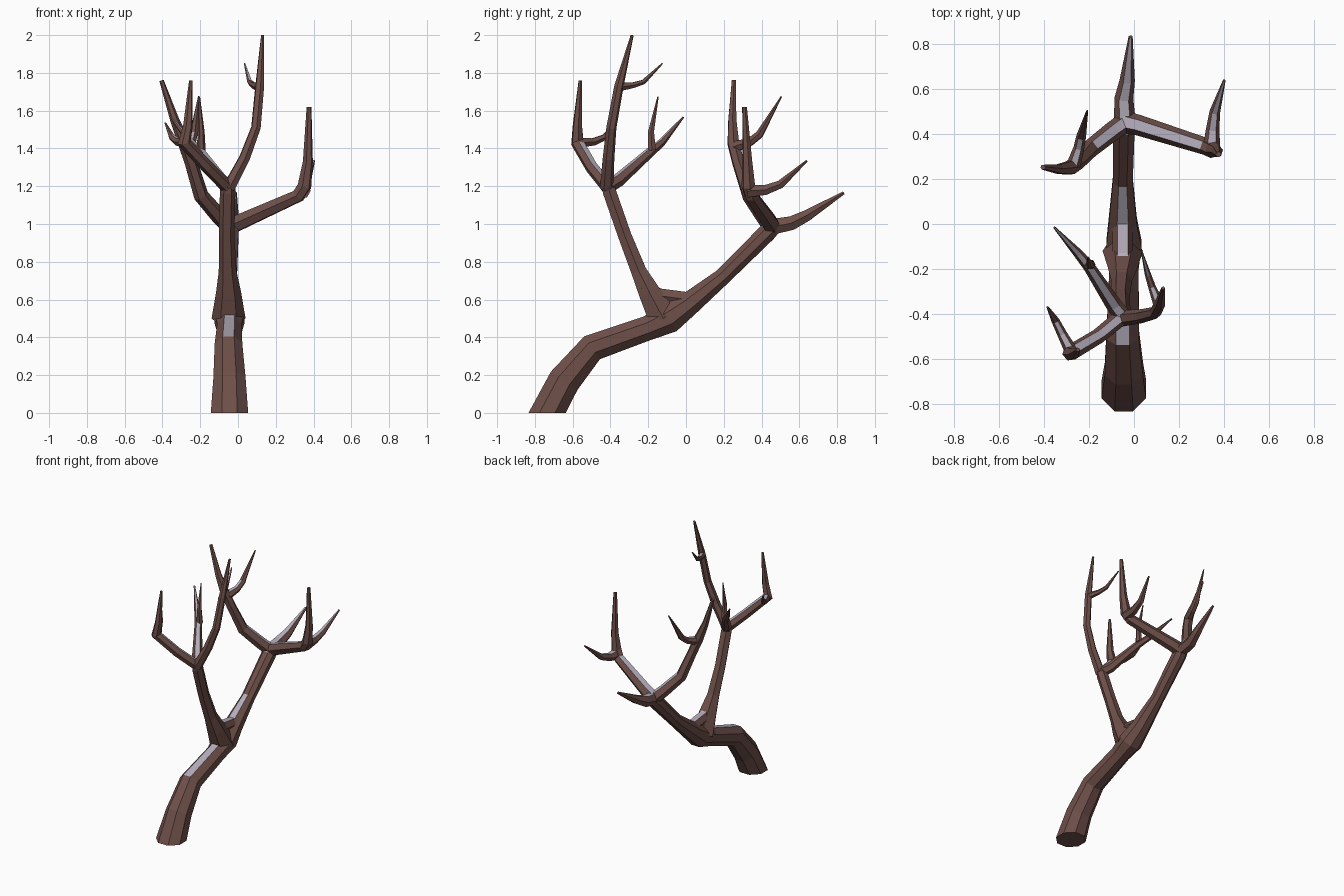
import bpy, bmesh, math
from mathutils import Vector


def material(name, rgb):
    m = bpy.data.materials.new(name)
    m.diffuse_color = (*rgb, 1)
    return m


BARK = material("brown bark", (0.156, 0.078, 0.066))
SNOW = material("pale snow", (0.46, 0.42, 0.50))
UP = Vector((0, 0, 1))


def limb(name, pts, sides=6, flat_base=False, snow=0.72):
    """Faceted tapering tube along (x, y, z, radius) points; snow on upward faces."""
    bm = bmesh.new()
    P = [Vector(p[:3]) for p in pts]
    rings, up = [], None
    for i, p in enumerate(P):
        a = (p - P[i - 1]).normalized() if i else Vector()
        b = (P[i + 1] - p).normalized() if i < len(P) - 1 else Vector()
        t = (a + b).normalized()
        if i == 0 and flat_base:
            t, up = UP.copy(), Vector((0, -1, 0))
        if up is None:
            up = UP if abs(t.z) < 0.98 else Vector((0, 1, 0))
        up = (up - t * up.dot(t)).normalized()
        side = t.cross(up)
        ring = []
        for k in range(sides):
            w = 2 * math.pi * (k + 0.5) / sides
            ring.append(bm.verts.new(p + (up * math.cos(w) + side * math.sin(w)) * pts[i][3]))
        rings.append(ring)
    for r, s in zip(rings, rings[1:]):
        for k in range(sides):
            n = (k + 1) % sides
            bm.faces.new((r[k], r[n], s[n], s[k]))
    bm.faces.new(rings[0][::-1])
    bm.faces.new(rings[-1])
    bmesh.ops.recalc_face_normals(bm, faces=bm.faces)
    # snow settles on broad faces that look up, never on thin tips
    for f in bm.faces:
        f.material_index = int(f.normal.z > snow and f.calc_area() > 0.0012)
    me = bpy.data.meshes.new(name)
    bm.to_mesh(me)
    bm.free()
    me.materials.append(BARK)
    me.materials.append(SNOW)
    ob = bpy.data.objects.new(name, me)
    bpy.context.collection.objects.link(ob)
    return ob


# Trunk leaning back, continuing into the rear limb
limb("trunk", [(-.045, -.735, 0, .107), (-.045, -.645, .17, .092), (-.05, -.497, .345, .079),
               (-.045, -.2, .45, .07), (-.045, -.09, .50, .085), (-.05, .01, .572, .068),
               (-.05, .195, .722, .048), (-.045, .43, .955, .052), (-.04, .475, 1.0, .045)],
     sides=8, flat_base=True)
# Front limb rising from the trunk fork, and the web in the crotch
limb("front_limb", [(-.05, -.12, .50, .09), (-.05, -.195, .64, .066), (-.055, -.25, .75, .047),
                    (-.06, -.325, .94, .041), (-.055, -.405, 1.17, .041), (-.05, -.42, 1.23, .035)])
limb("crotch_web", [(-.05, -.235, .66, .045), (-.05, -.14, .62, .045), (-.05, .01, .60, .045)])

# Front limb: left branch with twig
limb("front_left_branch", [(-.05, -.41, 1.19, .036), (-.16, -.50, 1.30, .034), (-.285, -.575, 1.43, .036),
                           (-.265, -.575, 1.52, .026), (-.25, -.56, 1.76, .009)])
limb("front_left_twig", [(-.275, -.575, 1.43, .03), (-.32, -.49, 1.435, .022),
                         (-.35, -.43, 1.46, .018), (-.385, -.37, 1.535, .005)])
# Front limb: inner branch with twig
limb("front_inner_branch", [(-.05, -.41, 1.2, .038), (-.09, -.36, 1.23, .036), (-.20, -.19, 1.38, .026),
                            (-.25, -.13, 1.43, .021), (-.355, -.015, 1.565, .005)])
limb("front_inner_twig", [(-.195, -.18, 1.39, .024), (-.195, -.185, 1.49, .018), (-.205, -.148, 1.675, .004)])
# Front limb: tallest branch with twig
limb("top_branch", [(-.05, -.42, 1.19, .036), (.035, -.41, 1.35, .031), (.095, -.395, 1.51, .027),
                    (.115, -.355, 1.73, .025), (.13, -.285, 2.0, .008)])
limb("top_twig", [(.11, -.355, 1.725, .025), (.08, -.28, 1.735, .017),
                  (.062, -.225, 1.752, .014), (.035, -.125, 1.85, .004)])

# Rear limb: end branch
limb("rear_end_branch", [(-.04, .43, .98, .05), (-.045, .56, 1.005, .042),
                         (-.03, .64, 1.045, .034), (-.015, .835, 1.165, .009)])
# Rear limb: right branch with twig
limb("rear_right_branch", [(-.05, .455, .985, .05), (.02, .44, 1.015, .046), (.32, .345, 1.15, .038),
                           (.352, .33, 1.2, .038), (.37, .325, 1.33, .027), (.376, .31, 1.62, .013)])
limb("rear_right_twig", [(.345, .325, 1.175, .04), (.35, .42, 1.18, .03),
                         (.36, .50, 1.21, .024), (.402, .64, 1.335, .006)])
# Rear limb: left branch with twig
limb("rear_left_branch", [(-.03, .46, .97, .045), (-.10, .41, 1.04, .043), (-.195, .335, 1.15, .04),
                          (-.25, .275, 1.33, .034), (-.285, .25, 1.43, .034),
                          (-.335, .245, 1.55, .024), (-.405, .253, 1.76, .012)])
limb("rear_left_twig", [(-.27, .26, 1.41, .032), (-.245, .34, 1.435, .024),
                        (-.235, .39, 1.475, .022), (-.208, .505, 1.675, .004)])
